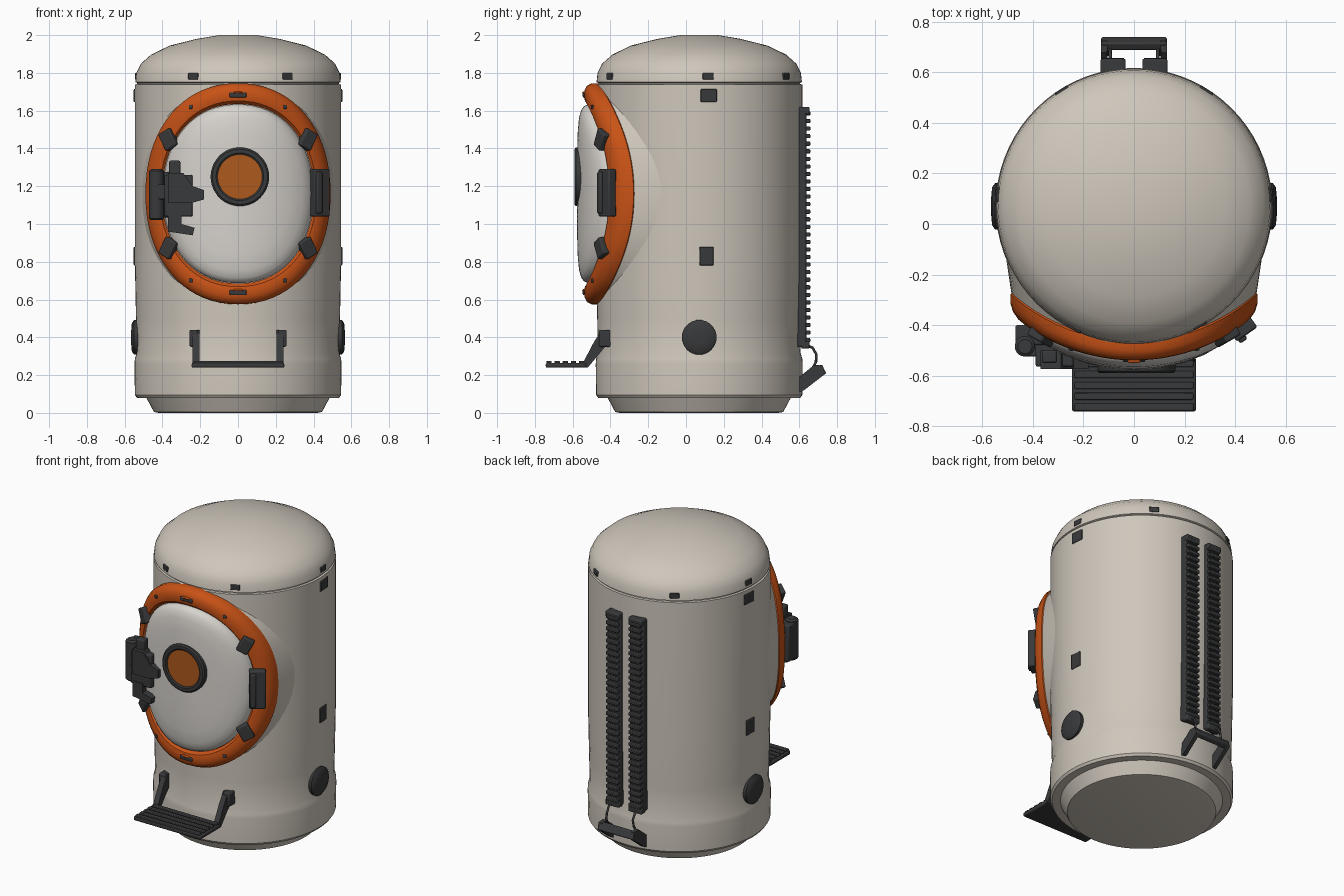
import bpy, bmesh, math
from mathutils import Vector, Matrix
from math import sin, cos, pi, radians, sqrt, atan2

if "Cube" in bpy.data.objects:
    bpy.data.objects.remove(bpy.data.objects["Cube"])


def material(name, rgb):
    m = bpy.data.materials.new(name)
    m.use_nodes = True
    col = (*rgb, 1)
    m.diffuse_color = col
    m.node_tree.nodes["Principled BSDF"].inputs["Base Color"].default_value = col
    return m


BEIGE = material("warm beige", (0.62, 0.57, 0.50))
WHITE = material("door off white", (0.68, 0.65, 0.61))
ORANGE = material("orange", (0.58, 0.085, 0.008))
AMBER = material("window amber", (0.42, 0.10, 0.012))
DARK = material("dark grey", (0.040, 0.041, 0.043))

CY = 0.07          # body axis in y
DZ = 1.16          # door centre height


def finish(name, bm, mat):
    bmesh.ops.recalc_face_normals(bm, faces=bm.faces)
    me = bpy.data.meshes.new(name)
    bm.to_mesh(me)
    bm.free()
    me.materials.append(mat)
    me.shade_smooth()
    me.set_sharp_from_angle(angle=radians(35))
    ob = bpy.data.objects.new(name, me)
    bpy.context.scene.collection.objects.link(ob)
    return ob


def loft(name, loops, mat, wrap=False):
    """Skin closed loops; cap both ends, or join last to first."""
    bm = bmesh.new()
    rows = [[bm.verts.new(p) for p in lp] for lp in loops]
    n = len(rows[0])
    for a, b in list(zip(rows, rows[1:])) + ([(rows[-1], rows[0])] if wrap else []):
        for i in range(n):
            j = (i + 1) % n
            bm.faces.new((a[i], a[j], b[j], b[i]))
    if not wrap:
        bm.faces.new(rows[0])
        bm.faces.new(rows[-1])
    return finish(name, bm, mat)


def lathe(name, profile, mat, n=72, wrap=False, place=Matrix()):
    loops = [[place @ Vector((r * cos(2 * pi * i / n), r * sin(2 * pi * i / n), z))
              for i in range(n)] for r, z in profile]
    return loft(name, loops, mat, wrap)


def box(name, loc, size, mat=DARK, rot=(0, 0, 0), bevel=0.008):
    bm = bmesh.new()
    bmesh.ops.create_cube(bm, size=1, matrix=Matrix.Diagonal((*size, 1)))
    ob = finish(name, bm, mat)
    ob.location, ob.rotation_euler = loc, rot
    if bevel:
        mod = ob.modifiers.new("soft edges", "BEVEL")
        mod.width, mod.segments = bevel, 2
    return ob


def prism(name, pts, axis, lo, hi, mat=DARK):
    """Flat outline extruded along x (points y,z) or y (points x,z)."""
    put = (lambda p, d: (d, p[0], p[1])) if axis == "x" else (lambda p, d: (p[0], d, p[1]))
    return loft(name, [[put(p, d) for p in pts] for d in (lo, hi)], mat)


def tube(name, pts, radius, mat=DARK):
    cu = bpy.data.curves.new(name, "CURVE")
    cu.dimensions, cu.bevel_depth, cu.bevel_resolution = "3D", radius, 2
    cu.use_fill_caps = True
    sp = cu.splines.new("POLY")
    sp.points.add(len(pts) - 1)
    for q, p in zip(sp.points, pts):
        q.co = (*p, 1)
    cu.materials.append(mat)
    ob = bpy.data.objects.new(name, cu)
    bpy.context.scene.collection.objects.link(ob)


# Main body with base, skirt, seam groove and domed cap
lathe("body", [(0.42, 0), (0.445, 0.005), (0.485, 0.08), (0.535, 0.08), (0.546, 0.095),
               (0.548, 0.26), (0.546, 0.285), (0.536, 0.32), (0.54, 0.5), (0.546, 0.8),
               (0.546, 1.738), (0.534, 1.741), (0.534, 1.747), (0.544, 1.751),
               (0.538, 1.80), (0.515, 1.848), (0.46, 1.897), (0.36, 1.945),
               (0.22, 1.98), (0.1, 2.0)], BEIGE, place=Matrix.Translation((0, CY, 0)))


# Door assembly, wrapped over a curved front
def front(x):
    return -0.54 + 0.735 - sqrt(0.735 ** 2 - x * x)


def oval(a, b, depth, n=72):
    """Slightly squared oval whose y comes from a depth rule of x."""
    pts = []
    for i in range(n):
        t = 2 * pi * i / n
        x = a * math.copysign(abs(cos(t)) ** 0.93, cos(t))
        z = b * math.copysign(abs(sin(t)) ** 0.93, sin(t))
        pts.append((x, depth(x), DZ + z))
    return pts


def shifted(d):
    return lambda x: front(x) + d


loft("door_fairing", [oval(0.48, 0.575, shifted(0.07)), oval(0.487, 0.582, shifted(0.09)),
                      oval(0.515, 0.6, lambda x: CY + 0.015 - sqrt(0.54 ** 2 - x * x))], BEIGE)
section = [(0, 0.09), (0, 0.025), (0.15, 0.005), (0.35, 0), (0.65, 0.002), (0.88, 0.015),
           (1, 0.04), (1, 0.075), (0.9, 0.09)]
loft("door_ring", [oval(0.40 + 0.09 * s, 0.475 + 0.11 * s, shifted(d)) for s, d in section],
     ORANGE, wrap=True)
dome = [(1, 0.06), (1, 0.02), (0.98, 0), (0.94, -0.014), (0.86, -0.026), (0.7, -0.033),
        (0.5, -0.036), (0.25, -0.037), (0.02, -0.037)]
loft("door", [oval(0.398 * t, 0.473 * t, shifted(d)) for t, d in dome], WHITE)

# Round window
facing = Matrix.Translation((0.01, 0, 1.25)) @ Matrix.Rotation(pi / 2, 4, "X")
lathe("window_frame", [(0.118, 0.55), (0.118, 0.585), (0.126, 0.591), (0.146, 0.591),
                       (0.155, 0.583), (0.155, 0.55)], DARK, 48, True, facing)
lathe("window_glass", [(0.12, 0.56), (0.12, 0.582)], AMBER, 48, False, facing)


# Fittings that sit on the ring
def on_ring(name, x, z, size, roll=0, lift=0.0, mat=DARK):
    yaw = atan2(x, sqrt(0.735 ** 2 - x * x))
    box(name, (x + lift * sin(yaw), front(x) - lift * cos(yaw), z), size, mat, (0, roll, yaw))


for sx in (-1, 1):
    for sz in (-1, 1):
        on_ring("ring_clip", sx * 0.365, DZ + sz * 0.287, (0.075, 0.05, 0.10), sx * sz * 0.5)
        on_ring("ring_bolt", sx * 0.25, DZ + sz * 0.46, (0.022, 0.012, 0.022))
for sz in (-1, 1):
    on_ring("ring_slot", 0, DZ + sz * 0.523, (0.09, 0.014, 0.028))
    on_ring("ring_slot_lip", 0, DZ + sz * 0.523 + 0.012, (0.05, 0.02, 0.012), mat=ORANGE)

# Hinge on the left side of the door
on_ring("hinge_plate", 0.425, 1.165, (0.10, 0.05, 0.25), 0, 0.015)
on_ring("hinge_knuckle", 0.405, 1.165, (0.035, 0.04, 0.22), 0, 0.035)

# Latch on the right side of the door
lathe("latch_barrel", [(0.028, 1.02), (0.04, 1.03), (0.04, 1.28), (0.028, 1.29)], DARK, 20,
      place=Matrix.Translation((-0.432, -0.485, 0)))
box("latch_mount", (-0.41, -0.44, 1.155), (0.12, 0.08, 0.24))
box("latch_block", (-0.315, -0.52, 1.15), (0.15, 0.09, 0.22))
box("latch_top", (-0.335, -0.525, 1.29), (0.06, 0.05, 0.09))
box("latch_link", (-0.395, -0.50, 1.17), (0.08, 0.05, 0.08))
prism("latch_bolt", [(-0.37, 1.11), (-0.25, 1.11), (-0.18, 1.13), (-0.18, 1.18),
                     (-0.24, 1.20), (-0.29, 1.27), (-0.37, 1.27)], "y", -0.575, -0.50)
prism("latch_handle", [(-0.37, 0.96), (-0.24, 0.94), (-0.23, 0.98), (-0.30, 1.0),
                       (-0.30, 1.06), (-0.37, 1.06)], "y", -0.57, -0.525)

# Folding footstep with slatted tread
box("step_plate", (0, -0.635, 0.252), (0.49, 0.215, 0.026))
for i in range(5):
    box("step_slat", (0, -0.725 + i * 0.043, 0.268), (0.47, 0.028, 0.016), bevel=0.004)
for sx in (-1, 1):
    x = sx * 0.222
    prism("step_arm", [(-0.56, 0.24), (-0.52, 0.24), (-0.42, 0.36), (-0.42, 0.44),
                       (-0.445, 0.44), (-0.485, 0.38), (-0.54, 0.275)], "x", x - 0.018, x + 0.018)
    box("step_bracket", (sx * 0.235, -0.425, 0.395), (0.045, 0.07, 0.09))


# Small fittings spread around the body
def radial(name, deg, z, size, r, tilt=0.0):
    a = radians(deg)
    box(name, (r * cos(a), CY + r * sin(a), z), size, DARK, (tilt, 0, a - pi / 2), 0.004)


for deg in (-61, -116, 5, 175, 58, 122):
    radial("cap_vent", deg, 1.782, (0.058, 0.02, 0.034), 0.536)
for base in (1, -1):
    turn = (lambda d: d) if base > 0 else (lambda d: 180 - d)
    radial("upper_socket", turn(5.3), 1.68, (0.085, 0.02, 0.068), 0.541)
    radial("lower_socket", turn(4), 0.83, (0.075, 0.02, 0.098), 0.541)
    lathe("side_cap", [(0.09, 0.5), (0.092, 0.55), (0.075, 0.562), (0.03, 0.566)], DARK, 32,
          place=Matrix.Translation((0, CY, 0.4)) @ Matrix.Rotation(base * pi / 2, 4, "Y"))

# Ribbed back rails
for sx in (-1, 1):
    box("rail_spine", (sx * 0.083, 0.612, 0.985), (0.10, 0.05, 1.27))
    for i in range(31):
        box("rail_rib", (sx * 0.083, 0.64, 0.385 + i * 0.04), (0.088, 0.036, 0.022), bevel=0.004)
    box("rail_end", (sx * 0.083, 0.632, 1.60), (0.10, 0.045, 0.04))
    box("rail_foot", (sx * 0.083, 0.632, 0.36), (0.10, 0.045, 0.04))

# Back carry handle with its hanger wires
box("handle_bar", (0, 0.715, 0.225), (0.26, 0.035, 0.055), rot=(0.5, 0, 0))
for sx in (-1, 1):
    x = sx * 0.118
    prism("handle_arm", [(0.60, 0.11), (0.625, 0.12), (0.735, 0.205), (0.725, 0.25),
                         (0.68, 0.255), (0.60, 0.19)], "x", x - 0.013, x + 0.013)
    tube("handle_wire", [(x * 0.8, 0.635, 0.36), (x * 0.8, 0.67, 0.345), (x * 0.8, 0.69, 0.31),
                         (x * 0.85, 0.688, 0.27), (x * 0.9, 0.67, 0.235)], 0.007)
